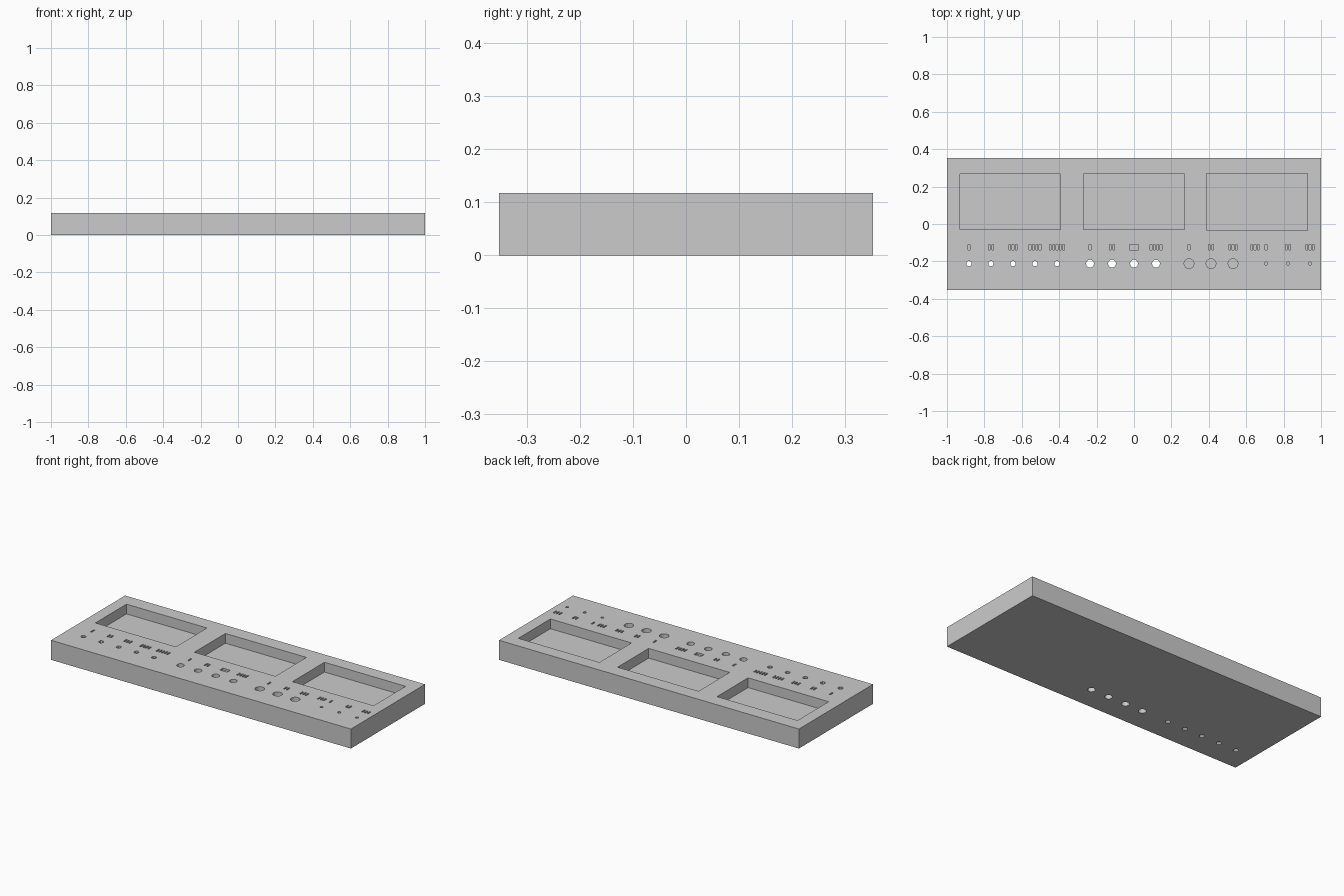
import bpy, bmesh
from mathutils import Matrix

cube = bpy.data.objects.get("Cube")
if cube:
    bpy.data.objects.remove(cube, do_unlink=True)

MM = 2 / 340                 # the slab is 340 x 120 x 20 small units
TOP = 20 * MM
HALF_DEPTH = 60 * MM
HOLE_Y, MARK_Y, STEP = -36 * MM, -21 * MM, 20 * MM

grey = bpy.data.materials.new("plain grey")
grey.use_nodes = True
colour = (0.6, 0.6, 0.6, 1)
grey.diffuse_color = colour
grey.node_tree.nodes["Principled BSDF"].inputs["Base Color"].default_value = colour


def add_box(bm, x0, x1, y0, y1, z0, z1):
    place = Matrix.Translation(((x0 + x1) / 2, (y0 + y1) / 2, (z0 + z1) / 2))
    size = Matrix.Diagonal((x1 - x0, y1 - y0, z1 - z0, 1))
    bmesh.ops.create_cube(bm, size=1, matrix=place @ size)


def add_drill(bm, x, radius, sides, z0):
    height = TOP + 0.05 - z0
    bmesh.ops.create_cone(bm, cap_ends=True, segments=sides, radius1=radius,
                          radius2=radius, depth=height,
                          matrix=Matrix.Translation((x, HOLE_Y, z0 + height / 2)))


def make_object(name, bm):
    mesh = bpy.data.meshes.new(name)
    bm.to_mesh(mesh)
    bm.free()
    mesh.materials.append(grey)
    obj = bpy.data.objects.new(name, mesh)
    bpy.context.collection.objects.link(obj)
    return obj


# Slab
bm = bmesh.new()
add_box(bm, -1, 1, -HALF_DEPTH, HALF_DEPTH, 0, TOP)
slab = make_object("tool_tray_slab", bm)

cut = bmesh.new()

# Three tray pockets, the right-hand one a touch larger
for x0, x1, y0, y1 in ((-0.93, -0.393, -0.03, 0.266),
                       (-0.27, 0.27, -0.03, 0.266),
                       (0.387, 0.928, -0.034, 0.271)):
    add_box(cut, x0, x1, y0, y1, TOP / 2, TOP + 0.05)

# Hole rows: first x, count, radius, sides, bottom height
through, blind = -0.05, TOP / 2
for first, count, radius, sides, bottom in ((-150 * MM, 5, 0.0147, 8, through),
                                            (-40 * MM, 4, 0.0215, 12, through),
                                            (50 * MM, 3, 0.0265, 16, blind),
                                            (120 * MM, 3, 0.0095, 6, blind)):
    for i in range(count):
        add_drill(cut, first + i * STEP, radius, sides, bottom)

# Engraved tally marks counting along each row
for first, count in ((-150, 5), (-40, 4), (50, 3), (120, 3)):
    for i in range(count):
        x = first * MM + i * STEP
        bars = i + 1
        if first == -40 and bars == 3:      # this tally is one wide recess
            offsets, half = [0], 0.024
        else:
            offsets, half = [(k - i / 2) * 3 * MM for k in range(bars)], 0.0045
        for off in offsets:
            add_box(cut, x + off - half, x + off + half, MARK_Y - 0.015,
                    MARK_Y + 0.015, TOP - 0.012, TOP + 0.05)

# Extra tally after the third row
for k in (-1, 0, 1):
    x = 110 * MM + k * 3 * MM
    add_box(cut, x - 0.0045, x + 0.0045, MARK_Y - 0.015, MARK_Y + 0.015,
            TOP - 0.012, TOP + 0.05)

# Cut everything out of the slab
cutter = make_object("recess_cutter", cut)
cutter.hide_render = True
mod = slab.modifiers.new("recesses", 'BOOLEAN')
mod.operation = 'DIFFERENCE'
mod.solver = 'EXACT'
mod.object = cutter
bpy.context.view_layer.objects.active = slab
bpy.ops.object.modifier_apply(modifier=mod.name)
bpy.data.objects.remove(cutter, do_unlink=True)
